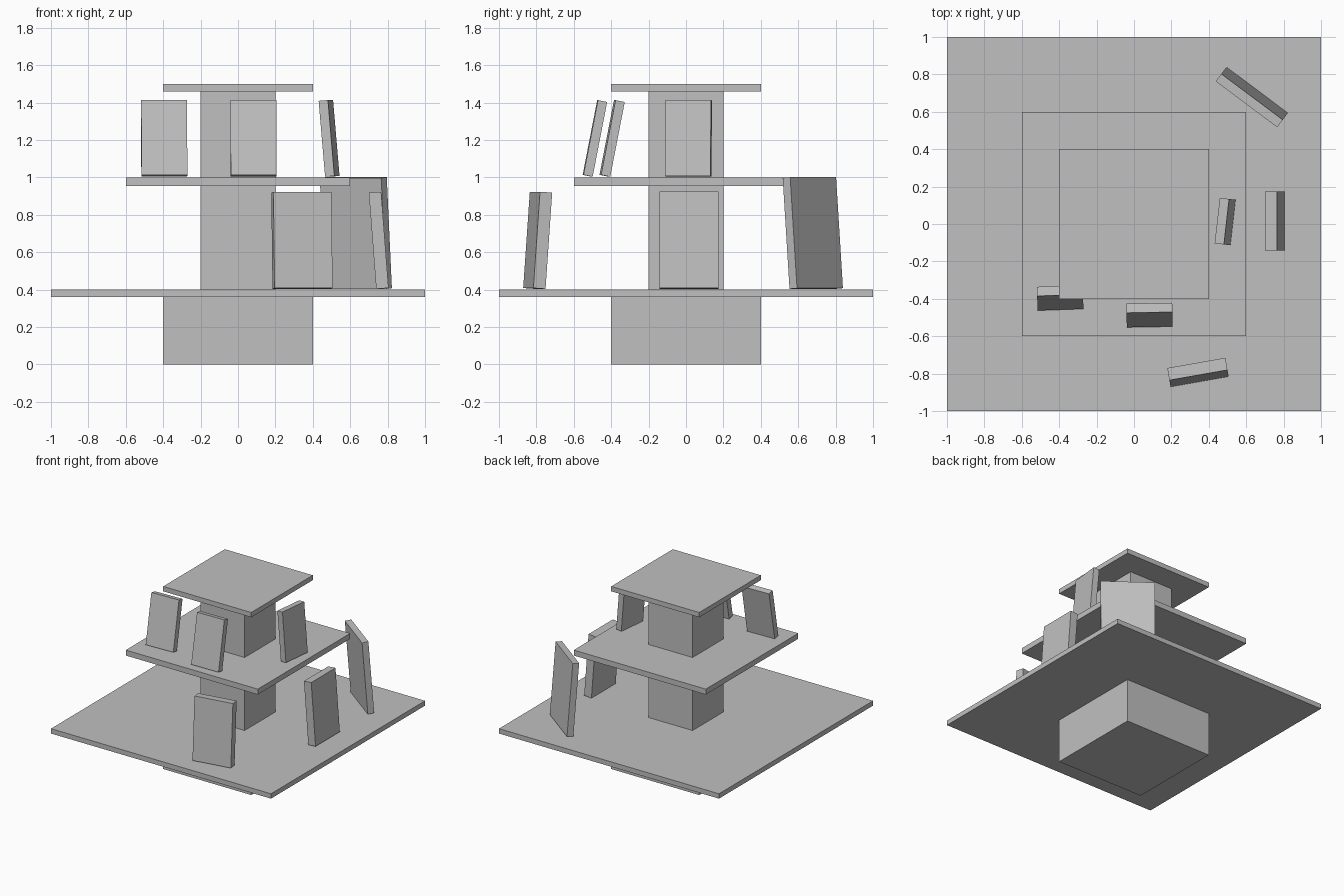
import bpy
from math import radians, sin, cos
from mathutils import Matrix

if "Cube" in bpy.data.objects:
    bpy.data.objects.remove(bpy.data.objects["Cube"], do_unlink=True)

grey = bpy.data.materials.new("light_grey")
grey.use_nodes = True
colour = (0.527, 0.527, 0.527, 1)
grey.diffuse_color = colour
grey.node_tree.nodes["Principled BSDF"].inputs["Base Color"].default_value = colour


def box(name, size, centre, rotation=Matrix.Identity(4)):
    """Flat-faced box of the given size, turned about its centre."""
    bpy.ops.mesh.primitive_cube_add(size=1)
    ob = bpy.context.object
    ob.name = name
    ob.data.materials.append(grey)
    ob.matrix_world = Matrix.Translation(centre) @ rotation @ Matrix.Diagonal((*size, 1))
    return ob


def slab(name, width, bottom, top):
    """Square block centred on the axis."""
    return box(name, (width, width, top - bottom), (0, 0, (bottom + top) / 2))


def book(name, x, y, shelf, size, yaw, lean):
    """Upright book on a shelf, its top leaning inwards."""
    a = radians(lean)
    rise = size[2] * cos(a) + size[1] * sin(a)
    turn = Matrix.Rotation(radians(yaw), 4, "Z") @ Matrix.Rotation(a, 4, "X")
    return box(name, size, (x, y, shelf + 0.004 + rise / 2), turn)


# Display stand: plinth, column and three square shelves
LOW, MID = 0.4, 1.0
slab("plinth", 0.8, 0, 0.36)
slab("lower_shelf", 2.0, 0.36, LOW)
slab("column", 0.4, LOW, 1.46)
slab("middle_shelf", 1.2, 0.955, MID)
slab("top_shelf", 0.8, 1.46, 1.5)

# Small books on the middle shelf
small = (0.245, 0.05, 0.407)
book("small_book_right", -0.395, -0.395, MID, small, 182, 11)
book("small_book_front", 0.083, -0.487, MID, small, 181, 11)
book("small_book_left", 0.487, 0.013, MID, small, -96.5, 4.9)

# Larger books on the lower shelf
medium = (0.315, 0.066, 0.516)
book("medium_book_front", 0.342, -0.793, LOW, medium, 190, 4)
book("medium_book_left", 0.752, 0.015, LOW, medium, -90, 4.4)
book("large_book_back", 0.63, 0.678, LOW, (0.41, 0.05, 0.595), -36.8, 4.4)
